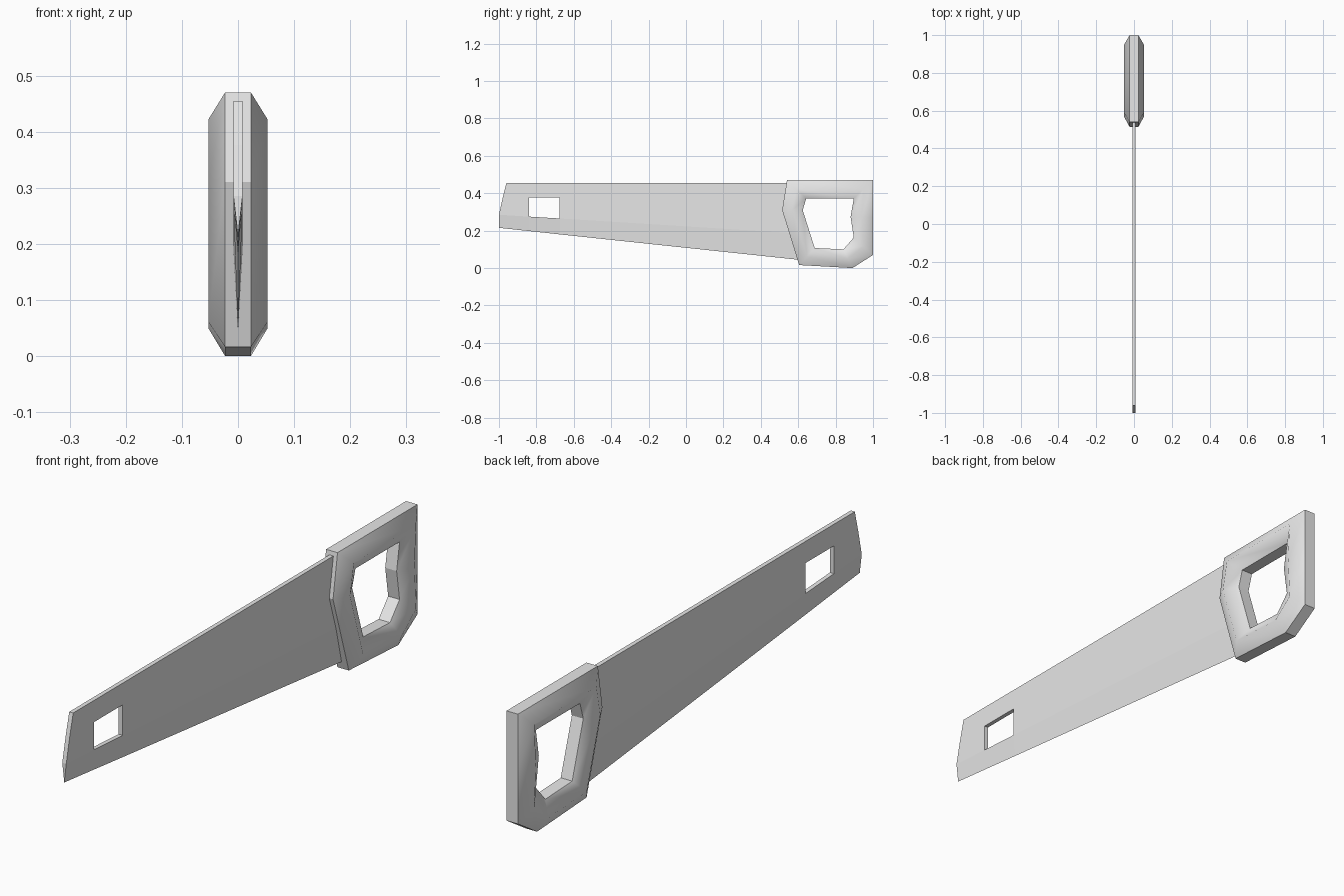
import bpy
import bmesh

cube = bpy.data.objects.get("Cube")
if cube:
    bpy.data.objects.remove(cube, do_unlink=True)

grey = bpy.data.materials.new("light_grey")
grey.use_nodes = True
colour = (0.8, 0.8, 0.8, 1)
grey.diffuse_color = colour
grey.node_tree.nodes["Principled BSDF"].inputs["Base Color"].default_value = colour


def finish(bm, name):
    bmesh.ops.recalc_face_normals(bm, faces=bm.faces)
    mesh = bpy.data.meshes.new(name)
    bm.to_mesh(mesh)
    bm.free()
    mesh.materials.append(grey)
    obj = bpy.data.objects.new(name, mesh)
    bpy.context.collection.objects.link(obj)
    return obj


# Blade: half a sheet in rows from back to cutting edge, with one cell left open
half_thickness = 0.008
rows = [
    [(-0.96, 0.455), (-0.84, 0.455), (-0.675, 0.455), (0.57, 0.455)],
    [(-0.98, 0.376), (-0.84, 0.376), (-0.675, 0.376), (0.555, 0.376)],
    [(-1.0, 0.285), (-0.84, 0.275), (-0.675, 0.265), (0.57, 0.187)],
    [(-1.0, 0.215), (-0.84, 0.198), (-0.675, 0.18), (0.615, 0.043)],
]
bm = bmesh.new()
grid = []
for r, row in enumerate(rows):
    x = 0 if r == 3 else half_thickness
    grid.append([bm.verts.new((x, y, z)) for y, z in row])
for r in range(3):
    for c in range(3):
        if (r, c) != (1, 1):
            bm.faces.new((grid[r][c], grid[r][c + 1],
                          grid[r + 1][c + 1], grid[r + 1][c]))

# Fold the borders to the centre plane, then mirror
border = [e for e in bm.edges if e.is_boundary and any(v.co.x > 0 for v in e.verts)]
rim = bmesh.ops.extrude_edge_only(bm, edges=border)["geom"]
for v in rim:
    if isinstance(v, bmesh.types.BMVert):
        v.co.x = 0
bmesh.ops.remove_doubles(bm, verts=bm.verts, dist=1e-5)
bmesh.ops.mirror(bm, geom=bm.verts[:] + bm.edges[:] + bm.faces[:],
                 axis="X", merge_dist=1e-4)
bmesh.ops.remove_doubles(bm, verts=bm.verts, dist=1e-5)
finish(bm, "blade")

# Handle: a closed loop with a six-sided cross-section
outer = [(0.54, 0.47), (1.0, 0.47), (1.0, 0.27), (1.0, 0.07),
         (0.89, 0.0), (0.605, 0.016), (0.514, 0.31)]
inner = [(0.643, 0.373), (0.897, 0.373), (0.88, 0.273), (0.897, 0.163),
         (0.842, 0.1), (0.688, 0.107), (0.624, 0.31)]
middle = [((a + c) / 2, (b + d) / 2) for (a, b), (c, d) in zip(outer, inner)]
rim_x, side_x = 0.023, 0.053
section = [(outer, rim_x), (middle, side_x), (inner, rim_x),
           (inner, -rim_x), (middle, -side_x), (outer, -rim_x)]
bm = bmesh.new()
loops = [[bm.verts.new((x, y, z)) for y, z in path] for path, x in section]
for k in range(6):
    a, b = loops[k], loops[(k + 1) % 6]
    for i in range(7):
        j = (i + 1) % 7
        face = bm.faces.new((a[i], a[j], b[j], b[i]))
        face.smooth = k not in (2, 5)

# Keep rims crisp while the sides blend round
for e in bm.edges:
    e.smooth = all(f.smooth for f in e.link_faces)
finish(bm, "handle")
